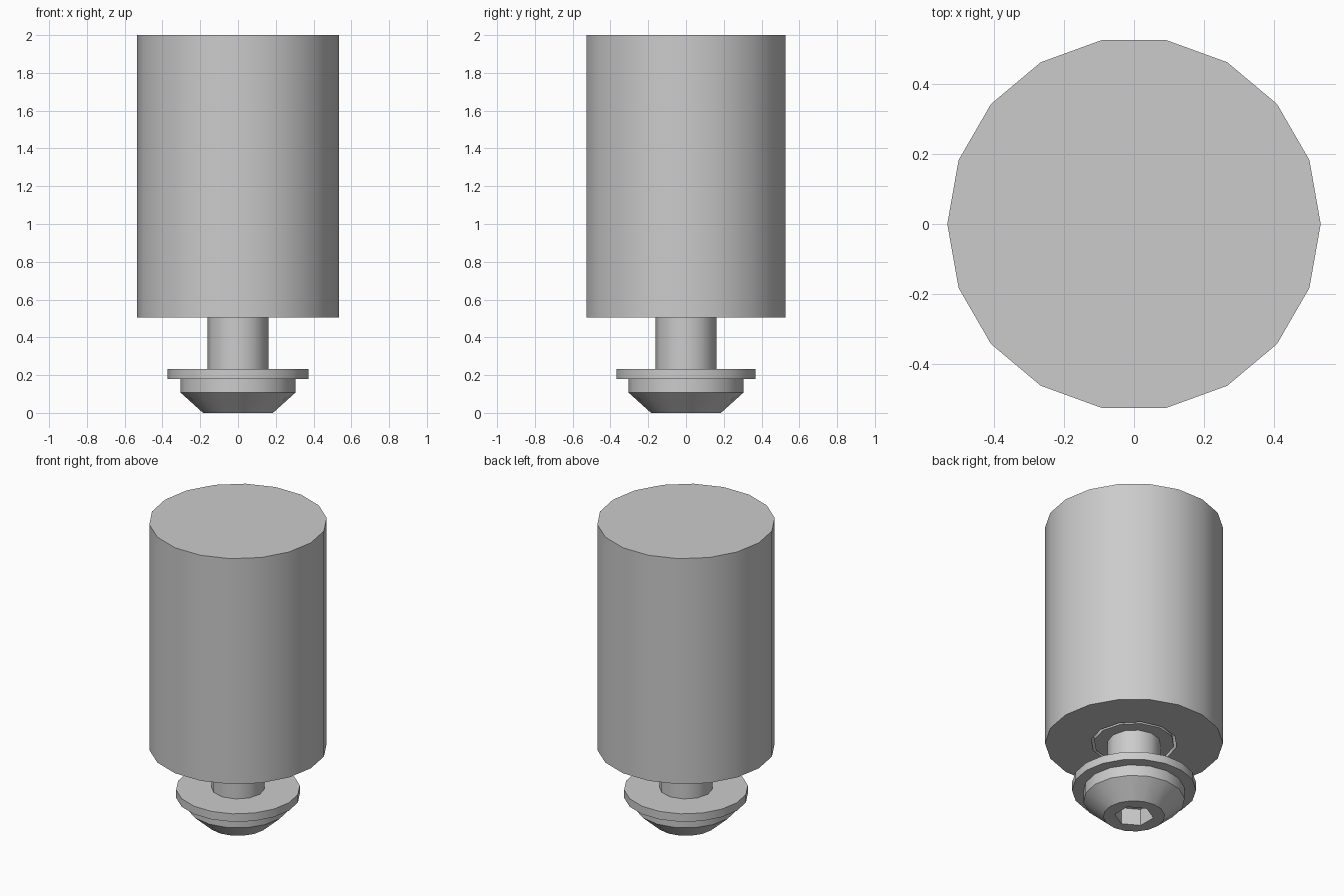
import bpy
import bmesh
from math import cos, sin, pi, radians

cube = bpy.data.objects.get("Cube")
if cube:
    bpy.data.objects.remove(cube, do_unlink=True)

# Plain grey used by every part
grey = bpy.data.materials.new("light_grey")
grey.use_nodes = True
colour = (0.6, 0.6, 0.6, 1)
grey.diffuse_color = colour
grey.node_tree.nodes["Principled BSDF"].inputs["Base Color"].default_value = colour


def turned(name, rings):
    """Solid from (radius, z, sides, phase) rings, capped at both ends.
    Neighbouring rings with unlike side counts are joined by a flat fill."""
    bm = bmesh.new()
    loops = []
    for radius, z, sides, phase in rings:
        angles = [phase + 2 * pi * i / sides for i in range(sides)]
        verts = [bm.verts.new((radius * cos(a), radius * sin(a), z)) for a in angles]
        edges = [bm.edges.new((verts[i - 1], verts[i])) for i in range(sides)]
        loops.append((verts, edges))
    for (va, ea), (vb, eb) in zip(loops, loops[1:]):
        if len(va) == len(vb):
            for i in range(len(va)):
                bm.faces.new((va[i - 1], va[i], vb[i], vb[i - 1]))
        else:
            bmesh.ops.triangle_fill(bm, use_beauty=True, edges=ea + eb)
    bm.faces.new(loops[0][0])
    bm.faces.new(loops[-1][0])
    bmesh.ops.recalc_face_normals(bm, faces=bm.faces[:])

    mesh = bpy.data.meshes.new(name)
    bm.to_mesh(mesh)
    bm.free()
    mesh.materials.append(grey)
    obj = bpy.data.objects.new(name, mesh)
    bpy.context.collection.objects.link(obj)
    bpy.ops.object.select_all(action="DESELECT")
    obj.select_set(True)
    bpy.context.view_layer.objects.active = obj
    bpy.ops.object.shade_smooth_by_angle(angle=radians(35))
    return obj


body_z = 0.505

# Main cylinder with a round pocket underneath
turned("body", [(0.535, 2, 18, 0), (0.535, body_z, 18, 0),
                (0.26, body_z, 12, 0), (0.26, 0.6, 12, 0)])

# Insert sitting flush in the pocket
turned("insert", [(0.243, 0.6, 12, 0), (0.243, body_z, 12, 0)])

# Screw shaft, washer and tapered head with a hexagonal socket
turned("screw_shaft", [(0.161, 0.51, 12, 0), (0.161, 0.18, 12, 0)])
turned("washer", [(0.373, 0.233, 18, 0), (0.373, 0.18, 18, 0)])
turned("screw_head", [(0.305, 0.18, 16, 0), (0.305, 0.108, 16, 0),
                      (0.185, 0, 16, 0),
                      (0.118, 0, 6, pi / 2), (0.118, 0.11, 6, pi / 2)])
